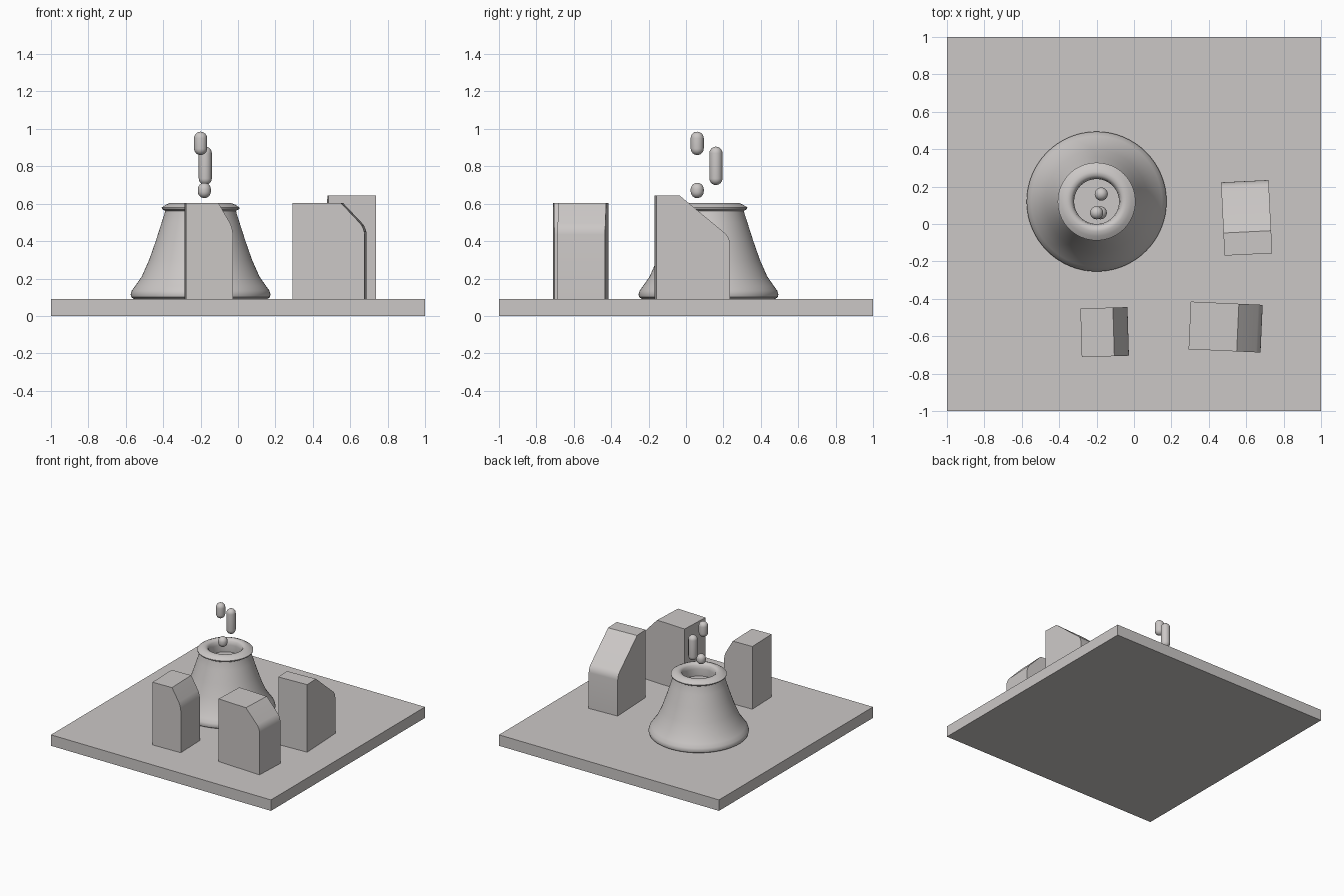
import bpy, bmesh
from math import radians, sin, cos, pi
from mathutils import Matrix

cube = bpy.data.objects.get("Cube")
if cube:
    bpy.data.objects.remove(cube, do_unlink=True)

GROUND = 0.09

grey = bpy.data.materials.new("warm_grey")
grey.use_nodes = True
colour = (0.6, 0.575, 0.565, 1)
grey.diffuse_color = colour
grey.node_tree.nodes["Principled BSDF"].inputs["Base Color"].default_value = colour


def finish(name, bm, location, turn=0, smooth=None):
    """Turn a bmesh into a named, coloured object."""
    bmesh.ops.remove_doubles(bm, verts=bm.verts, dist=0.0002)
    bmesh.ops.recalc_face_normals(bm, faces=bm.faces)
    mesh = bpy.data.meshes.new(name)
    bm.to_mesh(mesh)
    bm.free()
    mesh.materials.append(grey)
    ob = bpy.data.objects.new(name, mesh)
    bpy.context.collection.objects.link(ob)
    ob.location = location
    ob.rotation_euler.z = radians(turn)
    if smooth:
        bpy.ops.object.select_all(action='DESELECT')
        ob.select_set(True)
        bpy.context.view_layer.objects.active = ob
        bpy.ops.object.shade_smooth_by_angle(angle=radians(smooth))
    return ob


def lathe(name, profile, location, steps, smooth=40):
    """Spin a (radius, height) profile around z."""
    bm = bmesh.new()
    verts = [bm.verts.new((r, 0, z)) for r, z in profile]
    edges = [bm.edges.new(pair) for pair in zip(verts, verts[1:])]
    bmesh.ops.spin(bm, geom=verts + edges, cent=(0, 0, 0), axis=(0, 0, 1),
                   angle=2 * pi, steps=steps, use_merge=True)
    return finish(name, bm, location, smooth=smooth)


def building(name, x, y, turn, length, width, top, slope_start, slope_low):
    """Block whose roof slopes down towards its local +x end."""
    half = length / 2
    outline = [(-half, GROUND), (half, GROUND), (half, slope_low),
               (slope_start, top), (-half, top)]
    bm = bmesh.new()
    face = bm.faces.new([bm.verts.new((px, -width / 2, pz)) for px, pz in outline])
    moved = bmesh.ops.extrude_face_region(bm, geom=[face])["geom"]
    bmesh.ops.translate(bm, vec=(0, width, 0),
                        verts=[v for v in moved if isinstance(v, bmesh.types.BMVert)])
    # soften the lower edge of the slope
    low = [e for e in bm.edges
           if all(abs(v.co.z - slope_low) < 0.001 for v in e.verts)]
    bmesh.ops.bevel(bm, geom=low, offset=0.035, segments=4, profile=0.5,
                    affect='EDGES')
    return finish(name, bm, (x, y, 0), turn, smooth=25)


# Ground slab
bm = bmesh.new()
bmesh.ops.create_cube(bm, size=1, matrix=Matrix.Diagonal((2, 2, GROUND, 1)))
finish("ground_slab", bm, (0, 0, GROUND / 2))

# Cooling tower: flared foot, waisted wall, rim and recessed mouth
tower_profile = [
    (0, 0.09), (0.355, 0.09), (0.37, 0.1), (0.374, 0.115), (0.368, 0.135),
    (0.35, 0.16), (0.315, 0.21), (0.275, 0.3), (0.24, 0.4), (0.208, 0.5),
    (0.192, 0.55), (0.19, 0.562), (0.207, 0.572), (0.208, 0.58),
    (0.185, 0.595), (0.16, 0.605), (0.14, 0.603), (0.126, 0.59),
    (0.12, 0.56), (0.124, 0.5), (0, 0.5)]
lathe("cooling_tower", tower_profile, (-0.2, 0.12, 0), 64)

# Steam puffs: rounded capsules above the mouth
for name, x, y, low, high in [("steam_puff_low", -0.18, 0.06, 0.63, 0.712),
                              ("steam_puff_middle", -0.175, 0.16, 0.7, 0.905),
                              ("steam_puff_high", -0.2, 0.06, 0.86, 0.985)]:
    r = 0.035
    quarter = [i * pi / 12 for i in range(7)]
    capsule = [(r * sin(a), low + r - r * cos(a)) for a in quarter]
    capsule += [(r * cos(a), high - r + r * sin(a)) for a in quarter]
    lathe(name, capsule, (x, y, 0), 24)

# Buildings with sloping roofs
building("small_building", -0.157, -0.578, 1.7, 0.252, 0.26, 0.605, 0.048, 0.47)
building("wide_building", 0.49, -0.551, -2.6, 0.385, 0.255, 0.605, 0.065, 0.47)
building("tall_building", 0.602, 0.033, 92.8, 0.392, 0.255, 0.645, -0.075, 0.42)
